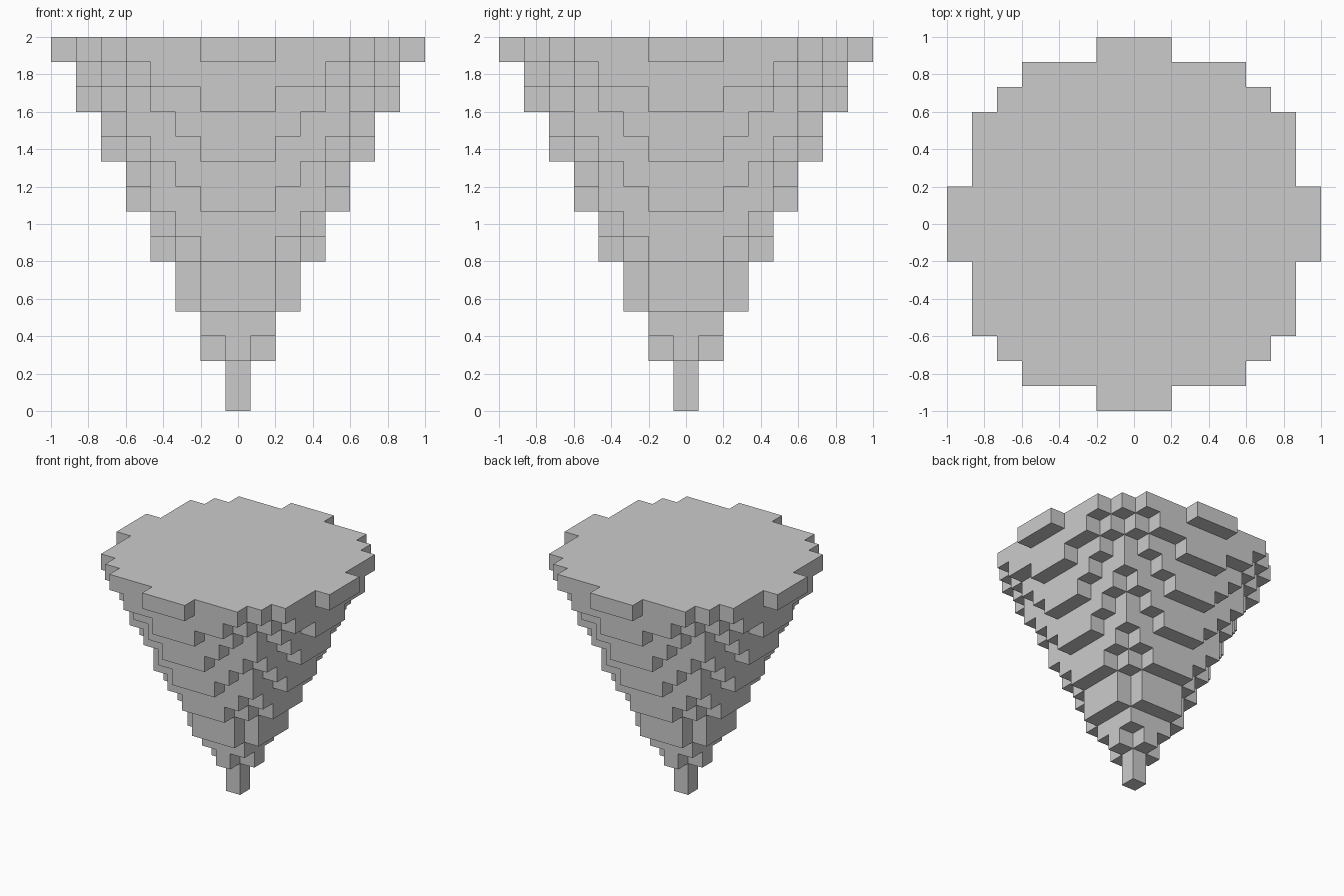
import bpy, bmesh
from mathutils import Vector

if "Cube" in bpy.data.objects:
    bpy.data.objects.remove(bpy.data.objects["Cube"])

N = 15            # cells per side
S = 2.0 / N       # cell size
H = N // 2

# Cells whose centre lies inside an upside-down cone
cells = {(i, j, k)
         for k in range(N)
         for i in range(-H, H + 1)
         for j in range(-H, H + 1)
         if i * i + j * j <= ((k + 0.5) / 2) ** 2}

bm = bmesh.new()
verts = {}


def corner(p):
    """Shared vertex at a cell corner (coordinates in half cells)."""
    key = tuple(round(c) for c in p)
    if key not in verts:
        verts[key] = bm.verts.new((key[0] * S / 2, key[1] * S / 2, key[2] * S / 2))
    return verts[key]


# Outer faces only, where a cell has no neighbour
for i, j, k in sorted(cells):
    centre = Vector((2 * i, 2 * j, 2 * k + 1))
    for axis in range(3):
        for sign in (-1, 1):
            n = Vector((0, 0, 0))
            n[axis] = sign
            if (i + int(n.x), j + int(n.y), k + int(n.z)) in cells:
                continue
            u = Vector((0, 0, 0))
            u[(axis + 1) % 3] = 1
            v = n.cross(u)
            bm.faces.new([corner(centre + n + a * u + b * v)
                          for a, b in ((-1, -1), (1, -1), (1, 1), (-1, 1))])

mesh = bpy.data.meshes.new("stepped_cone")
bm.to_mesh(mesh)
bm.free()
bpy.context.collection.objects.link(bpy.data.objects.new("stepped_cone", mesh))
